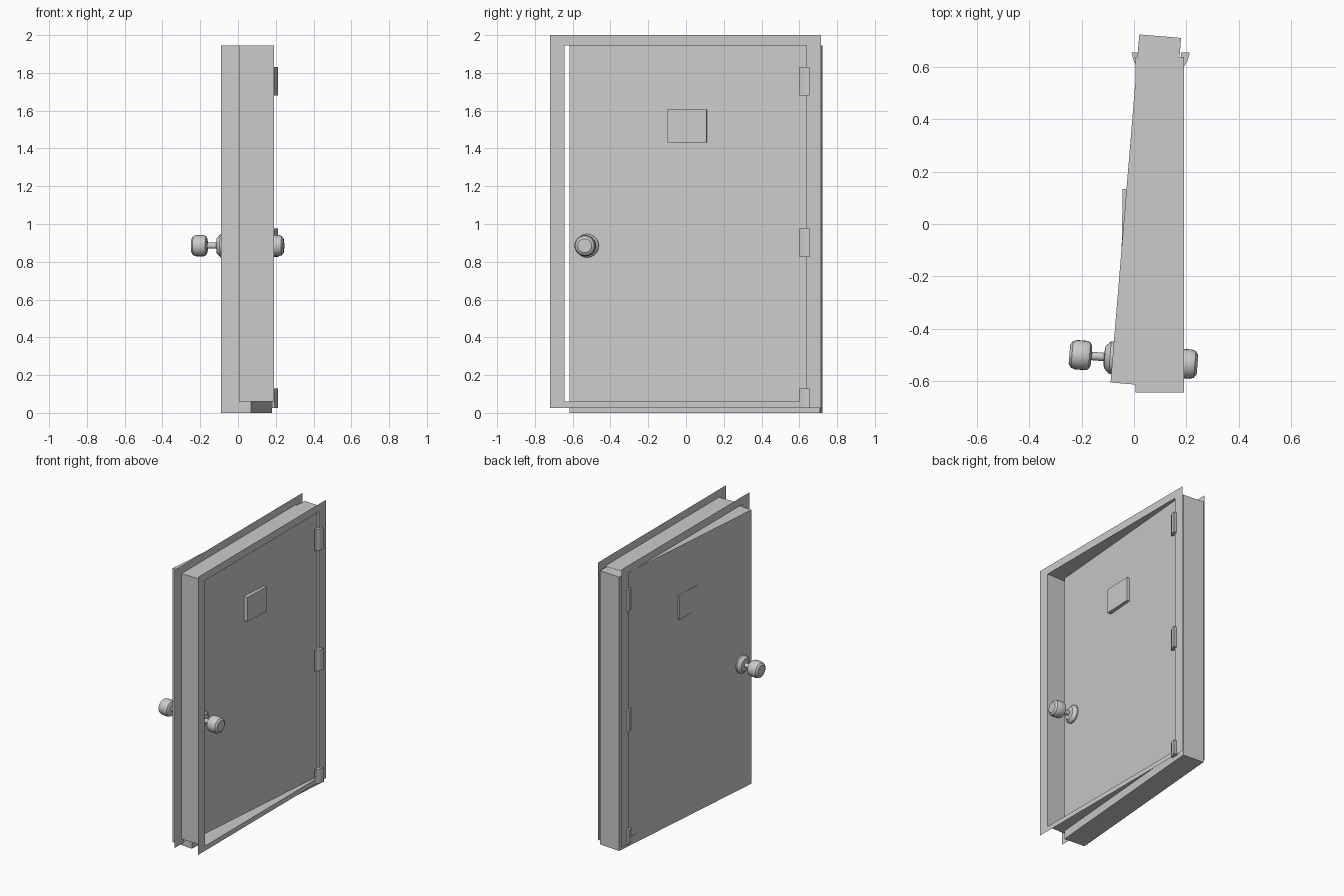
import bpy, bmesh, math
from mathutils import Matrix, Vector

if "Cube" in bpy.data.objects:
    bpy.data.objects.remove(bpy.data.objects["Cube"])

X0, X1 = 0.005, 0.19            # the two wall faces of the frame
ANGLE = math.radians(-4.73)     # door stands slightly ajar
DOOR = Matrix.Translation((0.045, 0.0525, 0)) @ Matrix.Rotation(ANGLE, 4, 'Z')
HALF_T, HALF_W, DOOR_H = 0.08, 0.666, 1.944


def finish(bm, name, matrix=None, smooth=False):
    bmesh.ops.recalc_face_normals(bm, faces=bm.faces)
    me = bpy.data.meshes.new(name)
    bm.to_mesh(me)
    bm.free()
    ob = bpy.data.objects.new(name, me)
    bpy.context.collection.objects.link(ob)
    if matrix:
        ob.matrix_world = matrix
    if smooth:
        bpy.ops.object.select_all(action='DESELECT')
        ob.select_set(True)
        bpy.context.view_layer.objects.active = ob
        bpy.ops.object.shade_smooth_by_angle(angle=math.radians(30))
    return ob


def prism(name, outline, z0, z1, matrix=None):
    """Extrude a plan outline (x, y) from z0 to z1."""
    bm = bmesh.new()
    face = bm.faces.new([bm.verts.new((x, y, z0)) for x, y in outline])
    geo = bmesh.ops.extrude_face_region(bm, geom=[face])['geom']
    bmesh.ops.translate(bm, vec=(0, 0, z1 - z0),
                        verts=[v for v in geo if isinstance(v, bmesh.types.BMVert)])
    return finish(bm, name, matrix)


def bridge(bm, rings):
    for a, b in zip(rings, rings[1:]):
        n = len(a)
        for i in range(n):
            j = (i + 1) % n
            bm.faces.new((a[i], a[j], b[j], b[i]))


# Frame: thin sheet jamb with a flat trim flange on each side
bm = bmesh.new()
outer = (-0.72, 0.715, 0.026, 2.0)
inner = (-0.642, 0.637, 0.06, 1.945)
rings = []
for x, (ya, yb, za, zb) in ((X0, outer), (X0, inner), (X1, inner), (X1, outer)):
    rings.append([bm.verts.new((x, y, z))
                  for y, z in ((ya, za), (yb, za), (yb, zb), (ya, zb))])
bridge(bm, rings)
finish(bm, "door_frame")

# Door leaf
prism("door_leaf", [(-HALF_T, -HALF_W), (HALF_T, -HALF_W),
                    (HALF_T, HALF_W), (-HALF_T, HALF_W)], 0, DOOR_H, DOOR)

# Viewing panel passing through the leaf
prism("view_panel", [(-0.047, -0.085), (0.142, -0.098),
                     (0.150, 0.108), (-0.043, 0.134)], 1.432, 1.605)

# Hinges on both sides of the frame
hinge = [(0.18, 0.655), (0.213, 0.655), (0.204, 0.622), (0.192, 0.602), (0.18, 0.602)]
for z0, z1 in ((0.026, 0.128), (0.825, 0.975), (1.68, 1.83)):
    prism("hinge_right", hinge, z0, z1)
    prism("hinge_left", [(0.203 - x, y) for x, y in hinge], z0, z1)

# Knobs: rose, stem and grip turned from one profile (radius, distance from leaf)
profile = [(0.062, -0.005), (0.062, 0.010), (0.042, 0.030), (0.016, 0.033),
           (0.016, 0.080), (0.038, 0.081), (0.051, 0.088), (0.056, 0.100),
           (0.056, 0.140), (0.051, 0.155), (0.037, 0.165)]
SIDES = 24
for name, s in (("knob_left", -1), ("knob_right", 1)):
    bm = bmesh.new()
    rings = [[bm.verts.new((s * (HALF_T + t),
                            r * math.cos(math.tau * i / SIDES),
                            r * math.sin(math.tau * i / SIDES)))
              for i in range(SIDES)] for r, t in profile]
    bridge(bm, rings)
    bm.faces.new(rings[0])
    bm.faces.new(rings[-1])
    finish(bm, name, DOOR @ Matrix.Translation((0, -0.571, 0.885)), smooth=True)
